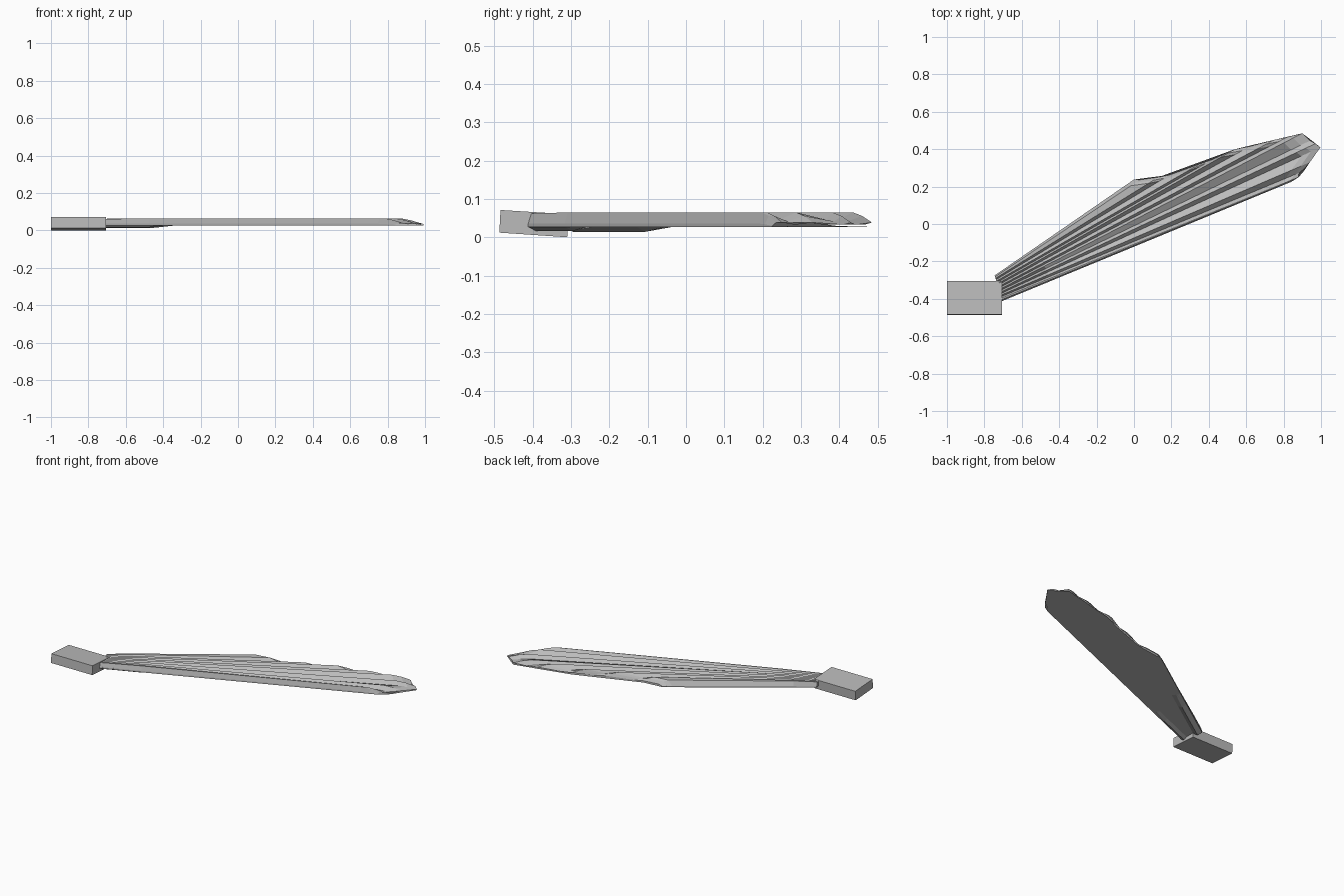
import bpy, bmesh
from mathutils import Vector

cube = bpy.data.objects.get("Cube")
if cube:
    bpy.data.objects.remove(cube, do_unlink=True)

grey = bpy.data.materials.new("plain grey")
grey.use_nodes = True
grey.diffuse_color = (0.5, 0.5, 0.5, 1)
grey.node_tree.nodes["Principled BSDF"].inputs["Base Color"].default_value = (0.5, 0.5, 0.5, 1)


def make(name, rows, cap=True):
    """Loft closed loops of equal length into a solid."""
    bm = bmesh.new()
    loops = [[bm.verts.new(p) for p in row] for row in rows]
    n = len(loops[0])
    for a, b in zip(loops, loops[1:]):
        for i in range(n):
            j = (i + 1) % n
            bm.faces.new((a[i], a[j], b[j], b[i]))
    if cap:
        bm.faces.new(loops[0])
        bm.faces.new(loops[-1])
    bmesh.ops.recalc_face_normals(bm, faces=bm.faces)
    mesh = bpy.data.meshes.new(name)
    bm.to_mesh(mesh)
    bm.free()
    mesh.materials.append(grey)
    obj = bpy.data.objects.new(name, mesh)
    bpy.context.collection.objects.link(obj)
    return obj


# Mounting block, tilted slightly about x
section = [(-0.487, 0.012), (-0.31, 0.0), (-0.306, 0.06), (-0.484, 0.071)]
make("mounting_block", [[(x, y, z) for y, z in section] for x in (-1.0, -0.705)])

# Pleated fan: each fold runs from the root to a tip (x, y, fold height)
EDGE, RIDGE, VALLEY, BASE = 0.036, 0.065, 0.046, 0.027
folds = [
    (0.00, 0.238, EDGE), (0.03, 0.236, RIDGE), (0.13, 0.25, RIDGE), (0.19, 0.262, VALLEY),
    (0.35, 0.32, RIDGE), (0.42, 0.345, VALLEY), (0.54, 0.40, RIDGE), (0.62, 0.415, VALLEY),
    (0.75, 0.45, RIDGE), (0.82, 0.465, VALLEY), (0.90, 0.485, RIDGE), (0.94, 0.445, VALLEY),
    (0.97, 0.43, RIDGE), (0.997, 0.41, VALLEY), (0.94, 0.33, RIDGE), (0.91, 0.285, VALLEY),
    (0.88, 0.25, RIDGE), (0.85, 0.235, RIDGE), (0.84, 0.225, EDGE),
]
root_back, root_front = Vector((-0.745, -0.275)), Vector((-0.705, -0.412))
last = len(folds) - 1
rows = []
for t, rise in ((0.0, 0.9), (0.15, 1.0), (0.94, 1.0), (0.97, 0.75), (1.0, 0.3)):
    top, bottom = [], []
    for i, (x, y, z) in enumerate(folds):
        p = root_back.lerp(root_front, i / last).lerp(Vector((x, y)), t)
        top.append((p.x, p.y, BASE + (z - BASE) * rise))
        bottom.append((p.x, p.y, BASE))
    rows.append(top + bottom[::-1])
make("pleated_fan", rows)


# Deeper keels that stiffen both edges near the root
def keel(name, start, end, width, depth):
    a, b = Vector(start), Vector(end)
    side = Vector((a.y - b.y, b.x - a.x)).normalized() * width
    keel_rows = []
    for t, low in ((0.0, depth), (0.72, depth), (1.0, BASE)):
        p = a.lerp(b, t)
        q = p + side
        m = p + side * 0.5
        keel_rows.append([(p.x, p.y, 0.036), (p.x, p.y, BASE), (m.x, m.y, low),
                          (q.x, q.y, BASE), (q.x, q.y, 0.036)])
    return make(name, keel_rows)


keel("back_keel", (-0.74, -0.274), (-0.36, -0.014), -0.05, 0.014)
keel("front_keel", (-0.705, -0.412), (-0.38, -0.278), 0.04, 0.016)
